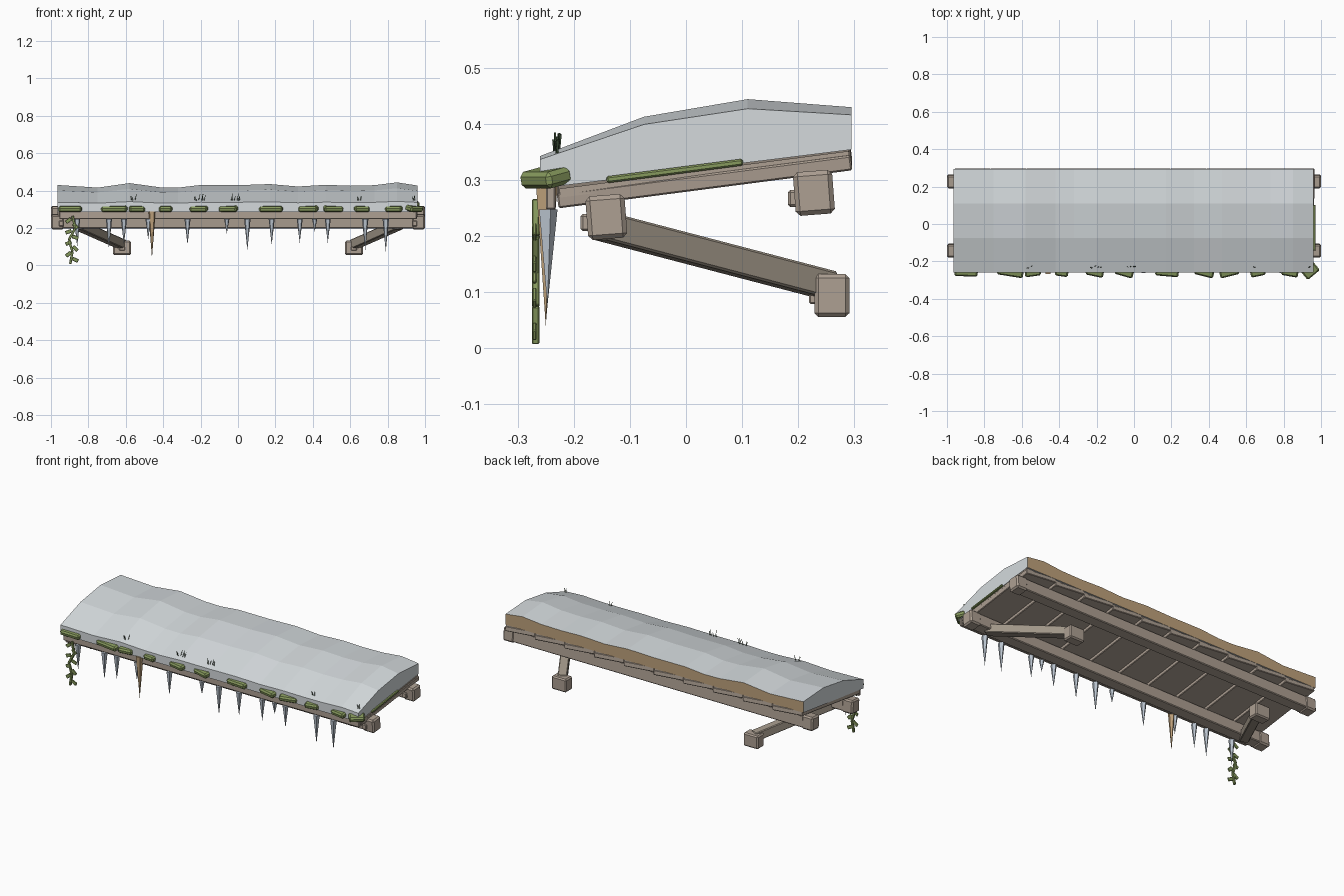
import bpy, bmesh, math, random
from mathutils import Vector, Matrix, Euler

random.seed(4)
cube = bpy.data.objects.get("Cube")
if cube:
    bpy.data.objects.remove(cube)


def material(name, r, g, b):
    m = bpy.data.materials.new(name)
    m.use_nodes = True
    m.diffuse_color = (r, g, b, 1)
    m.node_tree.nodes["Principled BSDF"].inputs["Base Color"].default_value = (r, g, b, 1)
    return m


SNOW = material("snow", .66, .70, .72)
ICE = material("ice", .50, .56, .63)
WOOD = material("weathered_wood", .42, .35, .29)
BRACE = material("brace_wood", .36, .31, .25)
MOSS = material("moss", .24, .32, .11)
GRASS = material("dark_grass", .06, .10, .05)
TAN = material("tan", .52, .36, .20)
SLOPE = math.atan(0.13)


def finish(name, bm, *mats):
    bmesh.ops.recalc_face_normals(bm, faces=bm.faces)
    me = bpy.data.meshes.new(name)
    bm.to_mesh(me)
    bm.free()
    for m in mats:
        me.materials.append(m)
    ob = bpy.data.objects.new(name, me)
    bpy.context.collection.objects.link(ob)
    return ob


def box(name, loc, size, mat, rot=(0, 0, 0), bevel=0.0):
    bm = bmesh.new()
    bmesh.ops.create_cube(bm, size=1, matrix=Matrix.Diagonal((*size, 1)))
    if bevel:
        bmesh.ops.bevel(bm, geom=bm.edges[:], offset=bevel, segments=1, affect='EDGES')
    ob = finish(name, bm, mat)
    ob.location, ob.rotation_euler = loc, rot
    return ob


def strut(name, a, b, width, height, mat, bevel=0.0):
    a, b = Vector(a), Vector(b)
    d = b - a
    ob = box(name, (a + b) / 2, (width, d.length, height), mat, bevel=bevel)
    ob.rotation_euler = d.to_track_quat('Y', 'Z').to_euler()
    return ob


def cone(name, top, length, radius, mat, sides=5):
    bm = bmesh.new()
    bmesh.ops.create_cone(bm, cap_ends=True, segments=sides, radius1=0, radius2=radius, depth=length)
    ob = finish(name, bm, mat)
    ob.location = (top[0], top[1], top[2] - length / 2)
    return ob


# Snow blanket: wavy ridge profile swept along the roof
waves = [(-.965, 8), (-.75, -6), (-.58, 18), (-.42, -4), (-.32, -6), (-.2, 8), (0, 7), (.17, 13),
         (.32, 0), (.47, 9), (.6, 4), (.73, 7), (.85, 22), (.96, 5)]
rows = [(-.26, .335, .35), (-.075, .395, .8), (.11, .422, 1), (.295, .412, .8)]
bm = bmesh.new()
sections = []
for x, w in waves:
    ring = [bm.verts.new((x, -.26, .285))]
    ring += [bm.verts.new((x, y, z + w * k / 1000)) for y, z, k in rows]
    ring.append(bm.verts.new((x, .295, .354)))
    sections.append(ring)
for a, b in zip(sections, sections[1:]):
    for i in range(6):
        j = (i + 1) % 6
        f = bm.faces.new((a[i], a[j], b[j], b[i]))
        f.material_index = 1 if i == 4 else 0
bm.faces.new(sections[0])
bm.faces.new(sections[-1])
finish("snow_blanket", bm, SNOW, TAN)

# Roof planks, each tipped so that one edge steps below its neighbour
count, span = 10, 1.92
pitch = span / count
for i in range(count):
    x = -span / 2 + pitch * (i + .5)
    box("roof_plank", (x, .033, .305), (pitch + .004, .528, .027), WOOD,
        (SLOPE, math.radians(5), 0), .003)
box("roof_sheet", (0, .033, .31), (span, .52, .016), WOOD, (SLOPE, 0, 0))

# Fascia board
box("fascia", (0, -.241, .27), (1.91, .017, .046), WOOD, bevel=.003)

# Long beams with capped, pegged ends
for name, y, z in (("front", -.142, .234), ("back", .228, .277)):
    box(name + "_beam", (0, y, z), (1.96, .062, .068), WOOD, (SLOPE * .6, 0, 0), .004)
    for s in (-1, 1):
        box(name + "_beam_cap", (s * .965, y, z), (.07, .07, .078), WOOD, (SLOPE * .6, 0, 0), .008)
        box(name + "_beam_peg", (s * .945, y - .037, z - .01), (.026, .018, .03), WOOD, bevel=.004)

# Diagonal braces and wall blocks
for s in (-1, 1):
    strut("brace", (s * .86, -.15, .218), (s * .62, .255, .112), .05, .05, BRACE, .004)
    box("wall_block", (s * .62, .26, .094), (.095, .062, .077), WOOD, bevel=.007)
    box("wall_block_peg", (s * .62, .226, .09), (.03, .014, .022), WOOD, bevel=.003)

# Icicles along the eave
for x, tip in [(-.86, .10), (-.69, .09), (-.61, .11), (-.48, .14), (-.27, .11), (-.06, .17), (.05, .08),
               (.18, .11), (.33, .12), (.41, .18), (.48, .12), (.68, .08), (.79, .075)]:
    cone("icicle", (x, -.247, .247), .247 - tip, .012 + (.247 - tip) * .035, ICE)
cone("tan_icicle", (-.46, -.25, .288), .248, .021, TAN)

# Moss clumps on the front edge
for x0, x1, turn in [(-.96, -.835, -2), (-.73, -.59, -9), (-.585, -.50, 8), (-.42, -.35, -8), (-.255, -.16, -12),
                     (-.10, 0, -16), (.115, .24, -5), (.325, .43, -14), (.455, .56, 14), (.62, .70, 12),
                     (.79, .88, -10), (.90, .985, 40)]:
    box("moss_clump", ((x0 + x1) / 2, -.25, .304), (x1 - x0, .058, .03), MOSS,
        (math.radians(12), 0, math.radians(turn)), .008)
box("side_moss", (.962, -.02, .316), (.018, .245, .012), MOSS, (SLOPE, 0, 0), .003)

# Grass tufts poking through the snow
for x in (-.56, -.22, -.19, -.03, .0, .65, .94):
    for k in range(3):
        lean = random.uniform(-.012, .012)
        base = Vector((x + (k - 1) * .007, -.23 + random.uniform(-.004, .004), .338))
        tip = base + Vector((lean, lean * .4, random.uniform(.025, .048)))
        strut("grass_blade", base, tip, .003, .002, GRASS)

# Hanging vine with small leaves
path = [(-.885, .265), (-.87, .20), (-.905, .135), (-.885, .075), (-.897, .008)]
for (xa, za), (xb, zb) in zip(path, path[1:]):
    strut("vine_stem", (xa, -.268, za), (xb, -.268, zb), .013, .013, MOSS, .002)
for i in range(8):
    s = 1 if i % 2 else -1
    z = .24 - i * .03
    box("vine_leaf", (-.888 + s * .018, -.27, z), (.034, .007, .02), MOSS,
        (0, s * random.uniform(.3, .9), 0), .002)
